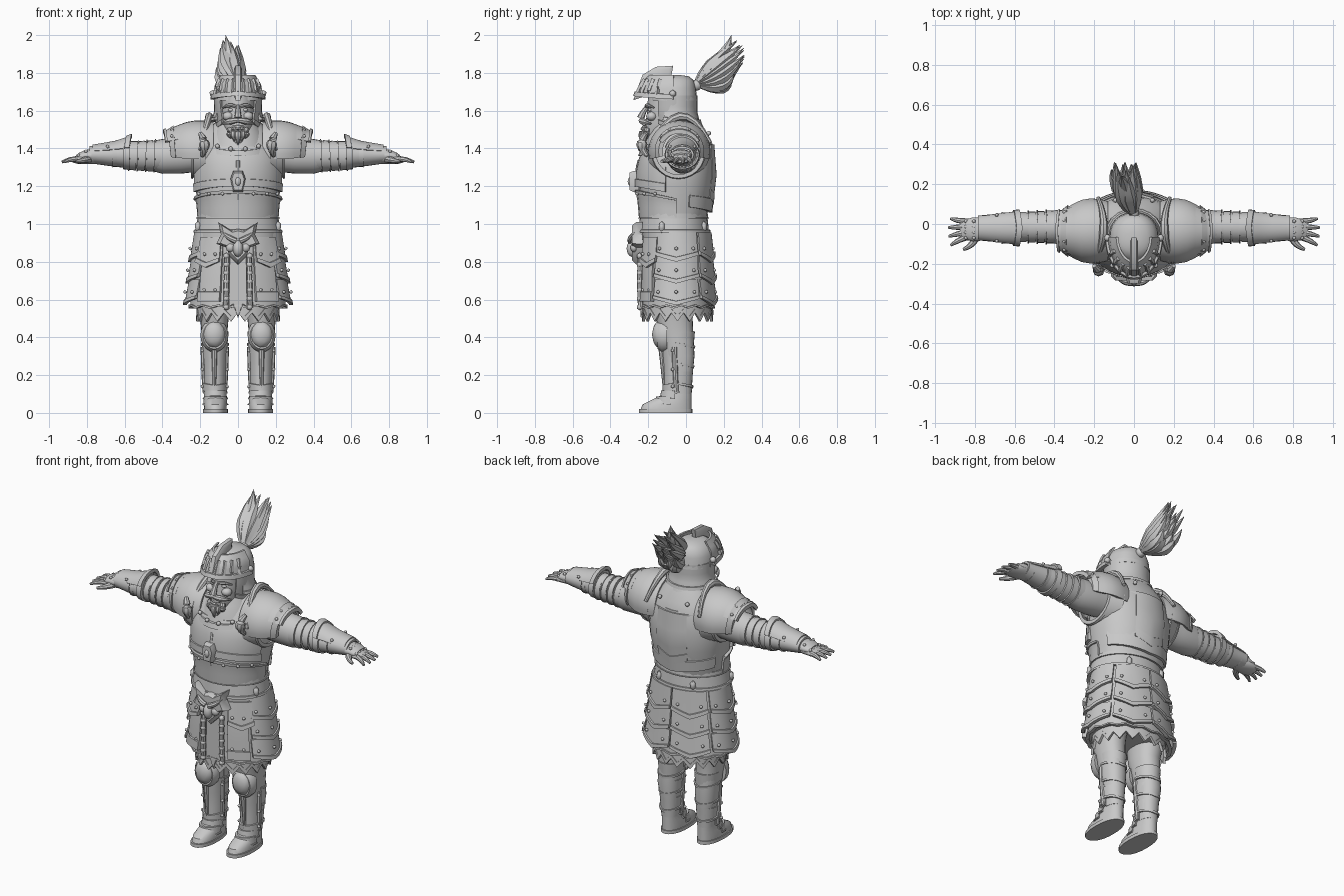
import bpy, bmesh, random
from math import sin, cos, pi, radians
from mathutils import Vector, Matrix

cube = bpy.data.objects.get("Cube")
if cube:
    bpy.data.objects.remove(cube, do_unlink=True)
SHADE = 0.58
steel = bpy.data.materials.new("plain_grey")
steel.use_nodes = True
steel.diffuse_color = (SHADE, SHADE, SHADE, 1)
steel.node_tree.nodes["Principled BSDF"].inputs["Base Color"].default_value = steel.diffuse_color

def finish(name, bm, mirror, angle=38):
    bmesh.ops.recalc_face_normals(bm, faces=bm.faces)
    for face in bm.faces:
        face.smooth = True
    for edge in bm.edges:
        edge.smooth = edge.calc_face_angle(0) < radians(angle)
    mesh = bpy.data.meshes.new(name)
    bm.to_mesh(mesh)
    bm.free()
    mesh.materials.append(steel)
    obj = bpy.data.objects.new(name, mesh)
    bpy.context.scene.collection.objects.link(obj)
    if mirror:
        obj.modifiers.new("other_side", "MIRROR").use_mirror_merge = False

def skin(name, loops, mirror=False, ring=False):
    """Bridge equal loops of points into a closed solid."""
    bm = bmesh.new()
    rows = [[bm.verts.new(p) for p in loop] for loop in loops]
    for a, b in zip(rows, rows[1:] + (rows[:1] if ring else [])):
        for i in range(len(a)):
            bm.faces.new((a[i], a[i - 1], b[i - 1], b[i]))
    if not ring:
        bm.faces.new(rows[0])
        bm.faces.new(rows[-1][::-1])
    finish(name, bm, mirror)

def oval(c, u, v, sides=24, power=1.0):
    soft = lambda w: (abs(w) ** power) * (1 if w > 0 else -1)
    turns = [2 * pi * i / sides for i in range(sides)]
    return [Vector(c) + Vector(u) * soft(cos(a)) + Vector(v) * soft(sin(a)) for a in turns]

def tower(name, rows, mirror=False, power=0.9):
    """Rows of height, centre x, half width, front y, back y."""
    skin(name, [oval((x, (f + b) / 2, z), (w, 0, 0), (0, (b - f) / 2, 0), power=power) for z, x, w, f, b in rows], mirror)

def sleeve(name, y, rows):
    """Rows of x, centre z, half depth, half height."""
    skin(name, [oval((x, y, z), (0, d, 0), (0, 0, h)) for x, z, d, h in rows], True)

def place(center, axis, degrees, h, r1, r2):
    p, q = sin(radians(degrees)) * r1, cos(radians(degrees)) * r2
    return Vector((center[0] + p, center[1] - q, h)) if axis == "Z" else Vector((h, center[0] + p, center[1] + q))

def plate(name, center, stations, span=(0, 360), dip=0.0, point=True, axis="Z",
          rim=0.008, thick=0.012, cols=14, zig=0.0, mirror=False):
    """Curved armour plate with a raised lower rim; angle zero is front (or top on X)."""
    full = span[1] - span[0] >= 360
    last = len(stations) - 1
    loops = []
    for i in range(cols if full else cols + 1):
        t = i / cols
        drop = dip * (1 - abs(2 * t - 1) if point else sin(pi * t)) + zig * (i % 2)

        def at(f, off):
            k = min(int(f * last), last - 1)
            h, r1, r2 = Vector(stations[k]).lerp(Vector(stations[k + 1]), f * last - k)
            return place(center, axis, span[0] + (span[1] - span[0]) * t, h - drop * f, r1 + off, r2 + off)
        outside = [at(j / 6, 0) for j in range(6)] + [at(0.84, rim), at(1, rim)]
        loops.append(outside + [at(1, -thick), at(0.5, -thick), at(0, -thick)])
    skin(name, loops, mirror, full)

def strand(name, p0, p1, p2, radii, squash=1.0, mirror=False, steps=8, sides=8):
    """Tapered tube along a bent path."""
    a, b, c = Vector(p0), Vector(p1), Vector(p2)
    loops = []
    for i in range(steps + 1):
        t = i / steps
        way = ((b - a).lerp(c - b, t)).normalized()
        side = way.cross(Vector((0, 0, 1)) if abs(way.z) < 0.95 else Vector((0, 1, 0))).normalized()
        f = t * (len(radii) - 1)
        k = min(int(f), len(radii) - 2)
        r = radii[k] + (radii[k + 1] - radii[k]) * (f - k)
        loops.append(oval(a.lerp(b, t).lerp(b.lerp(c, t), t), side * r, side.cross(way) * r * squash, sides))
    skin(name, loops, mirror)

def slab(name, outline, back, front, mirror=False, shrink=0.82, side_on=False):
    """Flat outline with a chamfered front; side_on makes the outline y-z."""
    mid = sum((Vector(p) for p in outline), Vector((0, 0))) / len(outline)
    loops = []
    for depth, s in ((back, 1), (back + (front - back) * 0.6, 1), (front, shrink)):
        pts = [mid + (Vector(p) - mid) * s for p in outline]
        loops.append([(depth, p.x, p.y) if side_on else (p.x, depth, p.y) for p in pts])
    skin(name, loops, mirror)

def blobs(name, centers, size, mirror=True, detail=2):
    bm = bmesh.new()
    for c in centers:
        bmesh.ops.create_icosphere(bm, subdivisions=detail, radius=1, matrix=Matrix.Translation(c) @ Matrix.Diagonal((*size, 1)))
    finish(name, bm, mirror, 50)

def rivets(name, points, r=0.01):
    blobs(name, points, (r, r, r), True, 1)

# Boots and legs
tower("boot_sole", [(0, .12, .066, -.25, .035), (.02, .12, .066, -.25, .035)], True)
tower("boot", [(.02, .12, .06, -.24, .03), (.045, .12, .06, -.23, .03), (.07, .12, .055, -.18, .03),
               (.1, .12, .05, -.12, .03), (.14, .12, .05, -.1, .03)], True)
tower("leg", [(.1, .12, .05, -.1, .03), (.2, .12, .055, -.1, .035), (.3, .125, .066, -.11, .045),
              (.4, .125, .066, -.13, .04), (.5, .125, .075, -.16, .035), (.64, .13, .09, -.18, .06)], True)
for i in range(3):
    z, w = .43 - i * .105, .072 - i * .005
    plate(f"calf_lame_{i}", (.122, -.035), [(z, w, w + .01), (z - .07, w - .006, w + .003)], (75, 285), .02, mirror=True)
    z, w = .15 - i * .031, .056 + i * .002
    plate(f"instep_lame_{i}", (.12, -.04 - i * .025), [(z, w, w + .008), (z - .045, w + .004, w + .018)], (-95, 95), .008, rim=.005, mirror=True)
plate("shin_guard", (.122, -.035), [(.37, .07, .095), (.24, .062, .082), (.12, .058, .08)], (-80, 80), .015, mirror=True)
strand("shin_ridge", (.125, -.13, .34), (.125, -.122, .24), (.125, -.115, .13), [.016, .008], mirror=True)
for label, side in (("inner", -1), ("outer", 1)):
    x = .123 + side * .06
    strand(f"{label}_shin_strap", (x, -.06, .35), (x, -.06, .25), (x - side * .008, -.05, .11), [.015, .013], mirror=True)
    rivets(f"{label}_shin_rivets", [(x + side * .006, -.07, z) for z in (.33, .23, .14)])
slab("knee_frame", oval((.125, .41), (.074, 0), (0, .088), 20), -.1, -.15, True)
blobs("knee_cap", [(.125, -.14, .415)], (.06, .04, .073))

# Skirt, hem and hip lames
HIP = (0, -.045)
tower("skirt_core", [(.57, 0, .235, -.225, .135), (.7, 0, .245, -.225, .14), (.86, 0, .23, -.225, .13), (1.0, 0, .205, -.235, .1)])
plate("ragged_hem", HIP, [(.66, .22, .18), (.53, .218, .187)], zig=.045, cols=36, rim=.003)
plate("hem_band", HIP, [(.62, .25, .185), (.565, .255, .19)], zig=.012, cols=30)
for i in range(3):
    top, low, grow = .955 - i * .125, .835 - i * .115, i * .014
    rows = [(top, .232 + grow, .18 + grow / 2), (low, .256 + grow, .194 + grow / 2)]
    plate(f"side_lame_{i}", HIP, rows, (52, 124), .035, mirror=True)
    plate(f"back_lame_{i}", HIP, rows, (128, 179), .04, mirror=True)
    rivets(f"lame_rivets_{i}", [place(HIP, "Z", a, low + .035, rows[1][1] - .003, rows[1][2] - .003) for a in (60, 88, 116, 138, 170)])
plate("front_tasset", HIP, [(.9, .235, .19), (.75, .265, .2), (.59, .285, .205)], (20, 48), thick=.02, mirror=True)
plate("upper_tasset", HIP, [(.93, .24, .195), (.8, .27, .21)], (22, 56), .03, mirror=True)
rivets("tasset_rivets", [place(HIP, "Z", a, z, .266, .206) for a in (27, 42) for z in (.65, .84)])
slab("front_cloth", [(-.045, .85), (.045, .85), (.05, .56), (.025, .575), (0, .5), (-.025, .575), (-.05, .56)], -.2, -.24, shrink=.95)
strand("hanging_cord", (.06, -.24, .84), (.06, -.25, .7), (.065, -.24, .56), [.014, .014], mirror=True)
rivets("cord_beads", [(.062, -.245, .56 + .045 * i) for i in range(7)], .018)

# Belt with beast-head buckle
WAIST = (0, -.065)
plate("belt", WAIST, [(1.045, .212, .178), (.955, .228, .187)], cols=28, thick=.02)
plate("belt_edge", WAIST, [(1.055, .214, .18), (1.03, .216, .182)], cols=28, rim=.006)
half = [(.035, .965), (.105, 1.01), (.09, .945), (.115, .895), (.06, .875), (.045, .83)]
slab("beast_plate", [(0, .975)] + half + [(0, .785)] + [(-x, z) for x, z in half[::-1]], -.23, -.285)
strand("beast_brow", (.012, -.295, .91), (.05, -.3, .925), (.085, -.27, .96), [.016, .014, .004], mirror=True)
blobs("beast_snout", [(0, -.285, .87)], (.028, .03, .045), False)
blobs("beast_cheek", [(.04, -.275, .875)], (.025, .02, .025))
blobs("belt_buckle", [place(WAIST, "Z", a, .985, .226, .184) for a in (70, 150)], (.018, .018, .032), detail=1)

# Torso
CHEST = (0, -.055)
tower("torso", [(1.0, 0, .2, -.235, .1), (1.1, 0, .21, -.24, .125), (1.2, 0, .228, -.25, .148), (1.3, 0, .238, -.245, .152),
                (1.4, 0, .225, -.215, .142), (1.47, 0, .18, -.17, .12), (1.55, 0, .11, -.12, .07)])
plate("waist_plate", CHEST, [(1.03, .215, .194), (1.1, .22, .202), (1.135, .228, .21)], (-92, 92), -.045, False)
plate("breast_plate", CHEST, [(1.41, .21, .165), (1.34, .238, .194), (1.26, .242, .21), (1.17, .238, .213)], (-75, 75), -.03, False, rim=.006)
plate("back_plate", CHEST, [(1.42, .22, .2), (1.28, .238, .211), (1.09, .218, .188)], (112, 248), .03, rim=.006)
plate("spine_plate", CHEST, [(1.42, .222, .205), (1.28, .24, .217), (1.14, .226, .198)], (155, 205), .04, rim=.003)
strand("breast_ridge", (0, -.235, 1.36), (0, -.28, 1.26), (0, -.235, 1.06), [.012, .014, .008])
slab("chest_clasp", [(-.025, 1.28), (.025, 1.28), (.04, 1.24), (.025, 1.17), (-.025, 1.17), (-.04, 1.24)], -.25, -.3)
blobs("clasp_stud", [(0, -.295, 1.225)], (.016, .014, .025), False)
rivets("chest_rivets", [place(CHEST, "Z", a, 1.16, .24, .217) for a in (20, 40, 60)])
plate("armhole_ring", (-.04, 1.375), [(.17, .165, .15), (.25, .13, .125)], axis="X", cols=24, mirror=True)

# Collar
plate("front_gorget", (0, -.05), [(1.535, .11, .12), (1.48, .145, .16), (1.42, .18, .19)], (-100, 100), .06, False, rim=.014)
plate("rear_gorget", (0, -.05), [(1.55, .115, .125), (1.5, .15, .155), (1.43, .18, .192)], (95, 265), .03, False)
tower("neck_collar", [(1.46, 0, .14, -.16, .09), (1.53, 0, .12, -.14, .08), (1.57, 0, .1, -.1, .06)])
rivets("gorget_rivets", [place((0, -.05), "Z", a, 1.39 + a * .0006, .185, .196) for a in (12, 36, 62, 120, 150)], .014)

# Shoulders
ARM = (-.035, 1.385)
plate("pauldron", ARM, [(.13, .15, .155), (.2, .167, .166), (.26, .157, .156), (.315, .132, .136), (.355, .1, .108)],
      (-105, 105), -.015, False, axis="X", cols=20, mirror=True, rim=.01)
plate("pauldron_lip", ARM, [(.31, .137, .141), (.385, .11, .106)], (-62, 62), -.012, axis="X", mirror=True, rim=.01)
strand("neck_guard", (.2, -.2, 1.39), (.115, -.03, 1.73), (.18, .13, 1.43), [.01, .022, .01], mirror=True)
strand("pauldron_horn", (.19, -.205, 1.36), (.16, -.26, 1.42), (.2, -.21, 1.48), [.01, .03, .012], mirror=True)
rivets("pauldron_rivets", [place(ARM, "X", a, .35, .124, .124) for a in (-50, -25, 25, 50)])

# Arms
sleeve("upper_arm", -.015, [(.18, 1.37, .085, .09), (.3, 1.362, .088, .095), (.4, 1.358, .084, .092),
                            (.46, 1.36, .074, .078), (.52, 1.365, .072, .074), (.6, 1.37, .068, .068)])
for i in range(4):
    x, w = .405 + i * .045, .084 - i * .003
    plate(f"arm_band_{i}", (-.015, 1.361), [(x, w, w + .002), (x + .035, w, w)], axis="X", dip=-.008, cols=20, rim=.004, mirror=True)
plate("bracer", (-.02, 1.367), [(.785, .062, .045), (.68, .072, .06), (.575, .086, .073)], axis="X", cols=24, mirror=True)
plate("bracer_cuff", (-.02, 1.37), [(.77, .064, .05), (.66, .08, .07), (.575, .09, .1)], (-70, 70), .015, axis="X", mirror=True)
for label, x, w in (("elbow", .64, .078), ("wrist", .72, .062)):
    plate(f"{label}_strap", (-.02, 1.366), [(x, w, w - .014), (x + .025, w, w - .014)], axis="X", cols=20, rim=.003, mirror=True)
rivets("bracer_rivets", [place((-.02, 1.37), "X", a, x, .08, .07) for a in (-55, 55) for x in (.6, .69)])

# Hands
sleeve("hand", -.027, [(.75, 1.355, .045, .036), (.8, 1.35, .056, .032), (.85, 1.343, .055, .024), (.875, 1.338, .045, .013)])
sleeve("glove_guard", -.027, [(.775, 1.362, .058, .034), (.81, 1.362, .06, .03), (.845, 1.355, .05, .02)])
for i in range(4):
    y = .014 - i * .028
    tip = (.937 - abs(i - 1.4) * .011, y * 1.6 + .005, 1.328)
    strand(f"finger_{i}", (.85, y, 1.343), (.89, y * 1.2, 1.345), tip, [.015, .013, .007], mirror=True)
    rivets(f"knuckle_{i}", [(.845, y, 1.363), (.805, y, 1.385)])
strand("thumb", (.79, -.06, 1.343), (.81, -.11, 1.34), (.858, -.128, 1.33), [.02, .016, .008], mirror=True)

# Face
tower("head", [(1.43, 0, .02, -.225, -.17), (1.47, 0, .055, -.23, -.05), (1.53, 0, .082, -.215, 0),
               (1.6, 0, .09, -.205, .02), (1.7, 0, .09, -.2, .03)], power=1)
strand("nose", (0, -.2, 1.625), (0, -.225, 1.6), (0, -.24, 1.56), [.01, .014, .02])
blobs("cheek", [(.052, -.182, 1.57)], (.03, .03, .025))
blobs("eye", [(.038, -.19, 1.604)], (.016, .011, .009))
strand("eyebrow", (.012, -.21, 1.622), (.045, -.215, 1.638), (.08, -.17, 1.615), [.008, .011, .005], mirror=True)
strand("moustache", (.002, -.235, 1.55), (.045, -.245, 1.545), (.085, -.185, 1.532), [.013, .018, .004], mirror=True)
strand("lower_lip", (-.03, -.205, 1.515), (0, -.24, 1.512), (.03, -.205, 1.515), [.006, .011, .006])
for i in range(3):
    strand(f"beard_lock_{i}", (.02 * i, -.222 + .01 * i, 1.505), (.025 * i, -.245 + .012 * i, 1.47),
           (.018 * i, -.225 + .012 * i, 1.42 + .018 * i), [.015, .018, .004], mirror=True)

# Helmet
BROW = (0, -.06)
tower("helmet_bowl", [(1.655, 0, .125, -.19, .06), (1.72, 0, .12, -.19, .052), (1.76, 0, .1, -.175, .042),
                      (1.782, 0, .065, -.14, .015), (1.79, 0, .02, -.1, -.04)])
plate("helmet_nape", (0, -.055), [(1.68, .127, .115), (1.6, .127, .115), (1.55, .14, .13)], (60, 300), .015, False)
plate("cheek_guard", (0, -.055), [(1.67, .13, .14), (1.6, .122, .14), (1.53, .108, .13)], (48, 92), .02, mirror=True)
plate("visor", BROW, [(1.79, .09, .135), (1.74, .122, .18), (1.66, .135, .208)], (-88, 88), -.02, cols=20, rim=.012)
for i, a in enumerate((14, 30, 46, 62)):
    ends = [place(BROW, "Z", a, z, r, q) for z, r, q in ((1.765, .11, .162), (1.725, .13, .19), (1.685, .135, .204))]
    strand(f"visor_bar_{i}", *ends, [.012, .012], mirror=True, sides=4)
rivets("visor_hinge", [(.133, -.07, 1.69)], .02)
crest = [(-.28, 1.655), (-.23, 1.79), (-.16, 1.832), (-.068, 1.838), (-.08, 1.77), (-.18, 1.74), (-.235, 1.67)]
slab("helmet_crest", crest, 0, .02, True, .8, True)

# Plume
blobs("plume_socket", [(0, .055, 1.735)], (.026, .03, .03), False)
random.seed(4)
for i in range(22):
    t = (i % 11) / 10
    spread = random.uniform(-.06, .05) - .035
    tip = Vector((spread * 1.3, .235 + .075 * sin(t * pi * .85), 1.80 + .17 * t + random.uniform(-.02, .015)))
    bend = Vector((spread * 1.1, .235 - .13 * t, 1.67 + .17 * t))
    strand(f"plume_lock_{i}", (0, .05, 1.74), bend, tip, [.012, .03, .04, .026, .002], .7, sides=6)
strand("plume_tip", (-.02, .06, 1.76), (-.04, .2, 1.84), (-.065, .24, 2.0), [.014, .036, .034, .002])
